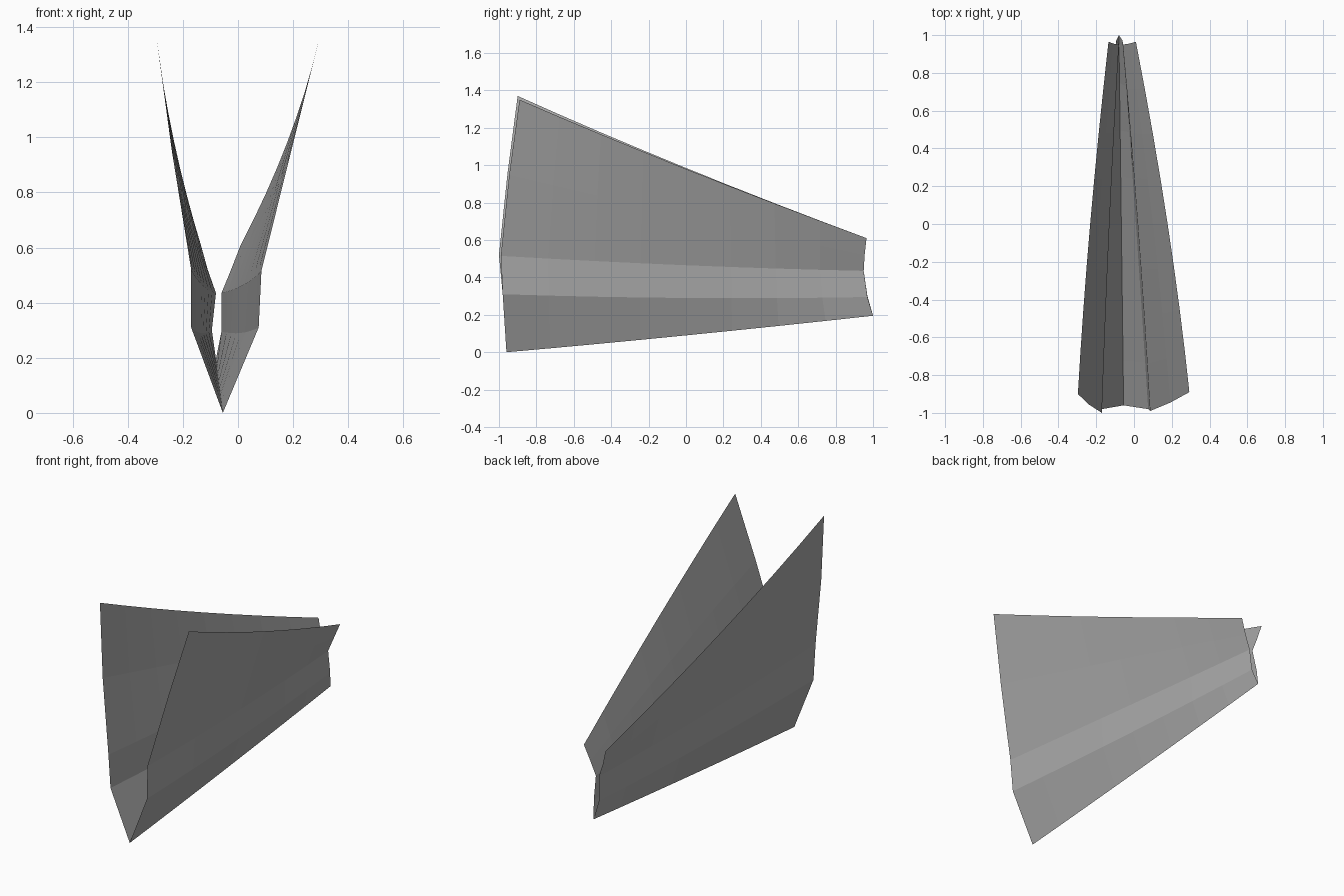
import bpy
from mathutils import Vector

# Remove the default object
cube = bpy.data.objects.get("Cube")
if cube:
    bpy.data.objects.remove(cube, do_unlink=True)

STATIONS = 8

# Fold lines of the sheet, each as front, middle and back point
FOLDS = [
    ((-.297, -.90, 1.37), (-.232, .0, .985), (-.135, .965, .61)),    # right wing tip
    ((-.24, -.955, .95), (-.185, .0, .73), (-.11, .955, .52)),       # right wing middle
    ((-.17, -1, .52), (-.13, .0, .465), (-.08, .95, .435)),          # right shoulder
    ((-.17, -.98, .31), (-.135, .0, .29), (-.095, .97, .30)),        # right body
    ((-.055, -.96, .0), (-.067, .0, .09), (-.08, 1, .195)),          # keel
    ((.075, -.98, .31), (.01, .0, .29), (-.06, .97, .295)),          # left body
    ((.085, -.99, .515), (.02, .0, .465), (-.06, .95, .435)),        # left shoulder
    ((.193, -.945, .95), (.1, .0, .73), (-.025, .955, .52)),         # left wing middle
    ((.293, -.89, 1.35), (.178, .0, .98), (.01, .965, .61)),         # left wing tip
]


def bend(front, middle, back, t):
    """Point on the gentle curve that passes through all three points."""
    a, b, c = Vector(front), Vector(middle), Vector(back)
    return a * (1 - t) * (1 - 2 * t) + b * 4 * t * (1 - t) + c * t * (2 * t - 1)


def make_material(name, colour):
    material = bpy.data.materials.new(name)
    material.use_nodes = True
    material.diffuse_color = colour
    shader = next(n for n in material.node_tree.nodes if n.type == "BSDF_PRINCIPLED")
    shader.inputs["Base Color"].default_value = colour
    return material


# Loft the sheet across the fold lines
vertices = [bend(*fold, i / STATIONS) for fold in FOLDS for i in range(STATIONS + 1)]
faces = []
row = STATIONS + 1
for strip in range(len(FOLDS) - 1):
    for i in range(STATIONS):
        start = strip * row + i
        faces.append((start, start + row, start + row + 1, start + 1))

mesh = bpy.data.meshes.new("folded_sheet")
mesh.from_pydata(vertices, [], faces)
mesh.materials.append(make_material("paper grey", (.4, .4, .4, 1)))
mesh.update()
sheet = bpy.data.objects.new("folded_sheet", mesh)
bpy.context.collection.objects.link(sheet)
